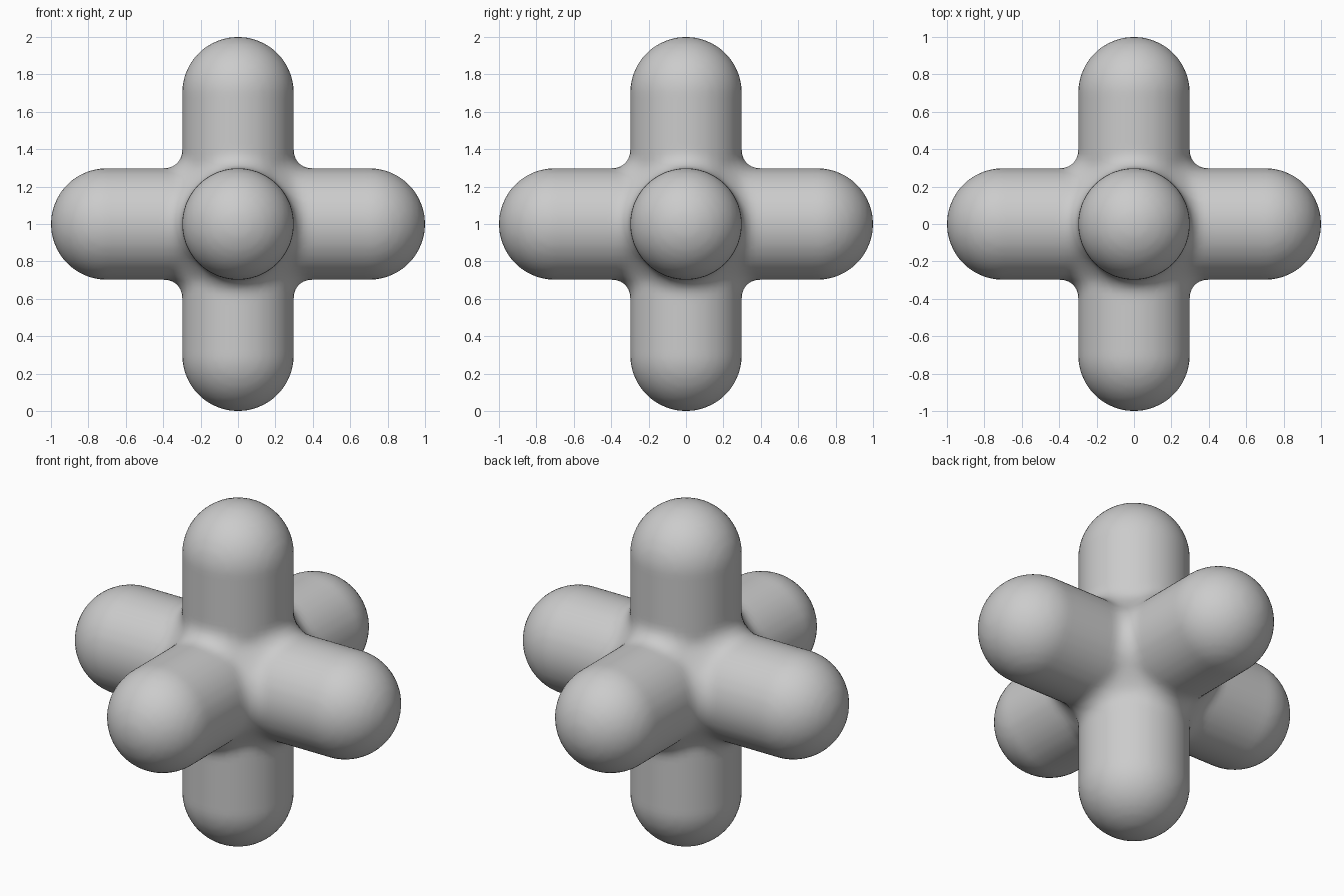
import bpy, bmesh, math
from mathutils import Vector, Matrix

if "Cube" in bpy.data.objects:
    bpy.data.objects.remove(bpy.data.objects["Cube"])

R, HALF, FILLET = 0.298, 0.702, 0.095
AXES = (Vector((1, 0, 0)), Vector((0, 1, 0)), Vector((0, 0, 1)))


def capsule(bm, axis):
    # sphere split at its middle and stretched along an axis
    verts = bmesh.ops.create_uvsphere(bm, u_segments=32, v_segments=17, radius=R)["verts"]
    for v in verts:
        v.co.z += math.copysign(HALF, v.co.z)
    rot = AXES[2].rotation_difference(axis).to_matrix()
    bmesh.ops.rotate(bm, verts=verts, cent=(0, 0, 0), matrix=rot)


def blend_distance(p):
    # distance to the three capsules, joined with a round fillet
    ds = []
    for a in AXES:
        t = max(-HALF, min(HALF, p.dot(a)))
        ds.append((p - a * t).length - R)
    return max(FILLET, min(ds)) - math.sqrt(sum(max(FILLET - d, 0) ** 2 for d in ds))


# Three crossed capsules
bm = bmesh.new()
for axis in AXES:
    capsule(bm, axis)
mesh = bpy.data.meshes.new("six_armed_jack")
bm.to_mesh(mesh)
bm.free()
jack = bpy.data.objects.new("six_armed_jack", mesh)
bpy.context.collection.objects.link(jack)
bpy.context.view_layer.objects.active = jack
jack.select_set(True)

# Fuse into one skin
rem = jack.modifiers.new("fuse", "REMESH")
rem.mode = "VOXEL"
rem.voxel_size = 0.03
bpy.ops.object.modifier_apply(modifier=rem.name)

# Settle the skin onto the filleted shape
E = 1e-3
for v in jack.data.vertices:
    p = v.co.copy()
    for _ in range(4):
        d = blend_distance(p)
        g = Vector([blend_distance(p + a * E) - blend_distance(p - a * E) for a in AXES]) / (2 * E)
        if g.length > 0.2:
            p -= g * (d / g.length_squared)
    v.co = p

jack.data.transform(Matrix.Translation((0, 0, 1)))
bpy.ops.object.shade_smooth()
